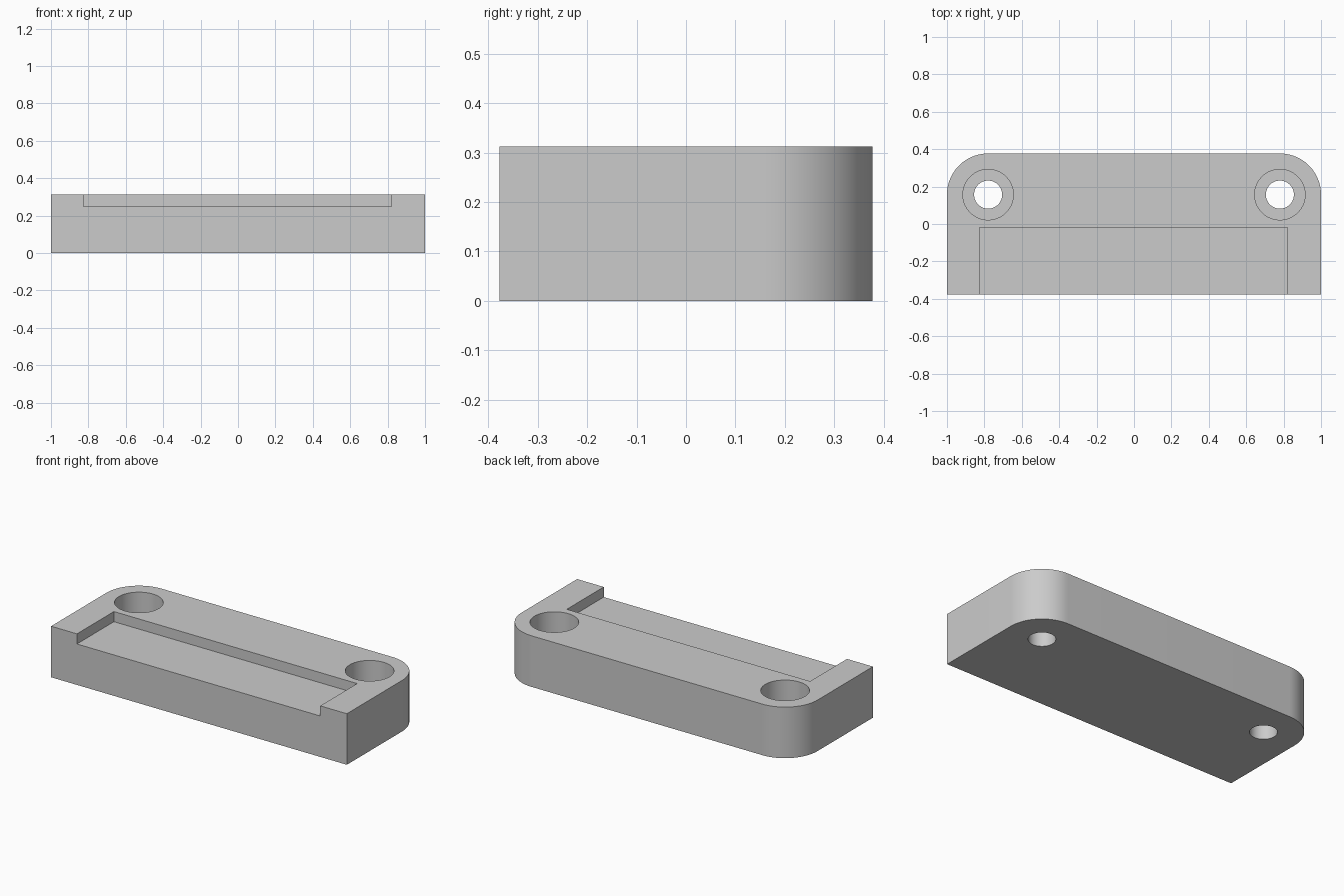
import bpy
import bmesh
from math import cos, sin, pi, radians

if "Cube" in bpy.data.objects:
    bpy.data.objects.remove(bpy.data.objects["Cube"], do_unlink=True)

HALF_DEPTH, HEIGHT = 0.377, 0.312
CORNER = 0.22
HOLE_X, HOLE_Y = 1 - CORNER, HALF_DEPTH - CORNER

grey = bpy.data.materials.new("grey")
grey.use_nodes = True
colour = (0.6, 0.6, 0.6, 1)
grey.diffuse_color = colour
grey.node_tree.nodes["Principled BSDF"].inputs["Base Color"].default_value = colour


def prism(name, outline, z0, z1):
    """Extrude a counter-clockwise outline from z0 up to z1."""
    bm = bmesh.new()
    base = bm.faces.new([bm.verts.new((x, y, z0)) for x, y in outline])
    top = bmesh.ops.extrude_face_region(bm, geom=[base])["geom"]
    bmesh.ops.translate(bm, vec=(0, 0, z1 - z0),
                        verts=[v for v in top if isinstance(v, bmesh.types.BMVert)])
    bmesh.ops.recalc_face_normals(bm, faces=bm.faces)
    mesh = bpy.data.meshes.new(name)
    bm.to_mesh(mesh)
    bm.free()
    mesh.materials.append(grey)
    obj = bpy.data.objects.new(name, mesh)
    bpy.context.collection.objects.link(obj)
    return obj


def arc(cx, cy, r, start, end, steps):
    angles = [start + (end - start) * i / steps for i in range(steps + 1)]
    return [(cx + r * cos(a), cy + r * sin(a)) for a in angles]


def cut(target, cutter):
    cutter.hide_render = True
    mod = target.modifiers.new("cut", 'BOOLEAN')
    mod.operation = 'DIFFERENCE'
    mod.solver = 'EXACT'
    mod.object = cutter
    bpy.context.view_layer.objects.active = target
    bpy.ops.object.modifier_apply(modifier=mod.name)
    bpy.data.objects.remove(cutter, do_unlink=True)


# Block with square front corners and rounded back corners
outline = [(-1, -HALF_DEPTH), (1, -HALF_DEPTH)]
outline += arc(HOLE_X, HOLE_Y, CORNER, 0, pi / 2, 24)
outline += arc(-HOLE_X, HOLE_Y, CORNER, pi / 2, pi, 24)
block = prism("mounting_block", outline, 0, HEIGHT)

# Shallow recess open to the front
recess = [(-0.825, -0.5), (0.82, -0.5), (0.82, -0.02), (-0.825, -0.02)]
cut(block, prism("recess_cutter", recess, 0.25, 0.5))

# Counterbored screw holes
for x in (-HOLE_X, HOLE_X):
    for radius, floor in ((0.135, 0.15), (0.075, -0.1)):
        circle = arc(x, HOLE_Y, radius, 0, 2 * pi, 64)[:-1]
        cut(block, prism("hole_cutter", circle, floor, 0.5))

bpy.ops.object.select_all(action='DESELECT')
block.select_set(True)
bpy.context.view_layer.objects.active = block
bpy.ops.object.shade_smooth_by_angle(angle=radians(30))
